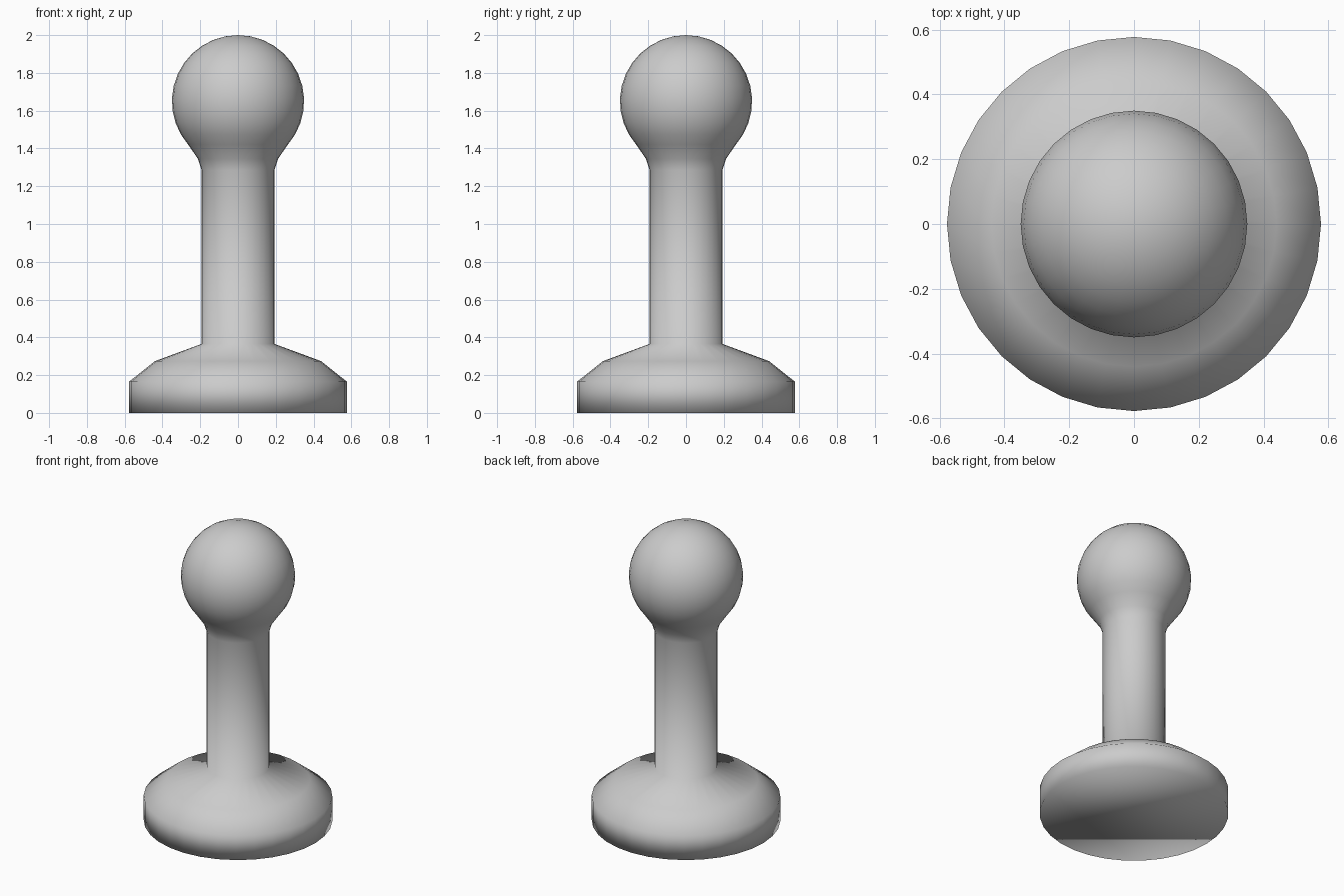
import bpy, bmesh, math

cube = bpy.data.objects.get("Cube")
if cube:
    bpy.data.objects.remove(cube, do_unlink=True)

SEGMENTS = 32
HEAD_Z, HEAD_R = 1.65, 0.35

# Single matte grey
grey = bpy.data.materials.new("plain grey")
grey.use_nodes = True
color = (0.6, 0.6, 0.6, 1)
grey.diffuse_color = color
grey.node_tree.nodes["Principled BSDF"].inputs["Base Color"].default_value = color

# Outline: base, shoulder, shaft, flared neck
profile = [(0.577, 0), (0.577, 0.165), (0.44, 0.274), (0.193, 0.365),
           (0.193, 1.285), (0.212, 1.345)]
# Round head, from the neck up to just below the pole
start, steps = -math.asin(0.23 / HEAD_R), 12
for i in range(steps):
    a = start + (math.pi / 2 - start) * i / steps
    profile.append((HEAD_R * math.cos(a), HEAD_Z + HEAD_R * math.sin(a)))

# Lathe the outline into one continuous body
bm = bmesh.new()
rings = []
for r, z in profile:
    ring = []
    for s in range(SEGMENTS):
        t = 2 * math.pi * s / SEGMENTS
        ring.append(bm.verts.new((r * math.cos(t), r * math.sin(t), z)))
    rings.append(ring)
top = bm.verts.new((0, 0, HEAD_Z + HEAD_R))
for s in range(SEGMENTS):
    n = (s + 1) % SEGMENTS
    for low, high in zip(rings, rings[1:]):
        bm.faces.new((low[s], low[n], high[n], high[s]))
    bm.faces.new((rings[-1][s], rings[-1][n], top))
bm.faces.new(rings[0][::-1])  # underside
for f in bm.faces:
    f.smooth = True

mesh = bpy.data.meshes.new("pawn_body")
bm.to_mesh(mesh)
bm.free()
mesh.materials.append(grey)
body = bpy.data.objects.new("pawn_body", mesh)
bpy.context.collection.objects.link(body)
